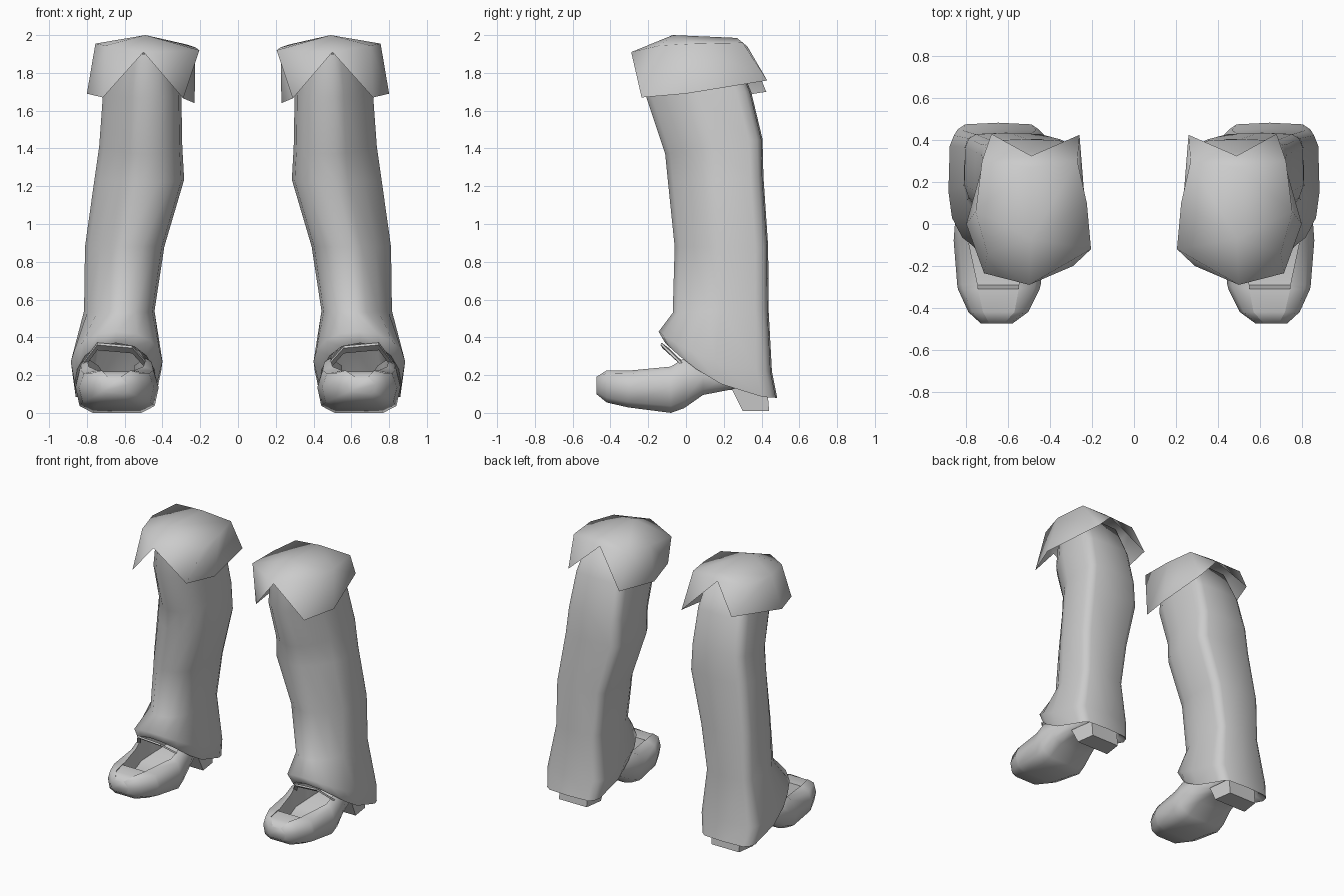
import bpy, bmesh, math

cube = bpy.data.objects.get("Cube")
if cube:
    bpy.data.objects.remove(cube, do_unlink=True)

gray = bpy.data.materials.new("plain gray")
gray.use_nodes = True
COL = (0.6, 0.6, 0.6, 1)
gray.diffuse_color = COL
gray.node_tree.nodes["Principled BSDF"].inputs["Base Color"].default_value = COL


def make(name, verts, faces, angle=50):
    """Build one left-hand part and mirror it to the right."""
    bm = bmesh.new()
    vs = [bm.verts.new(v) for v in verts]
    for f in faces:
        bm.faces.new([vs[i] for i in f])
    bmesh.ops.recalc_face_normals(bm, faces=bm.faces)
    me = bpy.data.meshes.new(name)
    bm.to_mesh(me)
    bm.free()
    me.materials.append(gray)
    ob = bpy.data.objects.new(name, me)
    bpy.context.collection.objects.link(ob)
    bpy.ops.object.select_all(action='DESELECT')
    ob.select_set(True)
    bpy.context.view_layer.objects.active = ob
    bpy.ops.object.shade_smooth_by_angle(angle=math.radians(angle))
    mod = ob.modifiers.new("mirror", 'MIRROR')
    mod.use_mirror_merge = False


def loft(rings):
    """Join equal closed rings into a tube with capped ends."""
    n = len(rings[0])
    verts = [p for r in rings for p in r]
    faces = [(k * n + i, k * n + (i + 1) % n, (k + 1) * n + (i + 1) % n, (k + 1) * n + i)
             for k in range(len(rings) - 1) for i in range(n)]
    faces += [tuple(range(n)), tuple(range(len(verts) - n, len(verts)))]
    return verts, faces


def power(c, e):
    return math.copysign(abs(c) ** (2 / e), c)


def ring(zf, zb, x0, x1, yf, yb, outer=1.4, curve=1, n=16):
    """Ring with a square back and round front; 'outer' sets the front outer corner.
    Its height runs from zf at the front to zb at the back."""
    pts = []
    for i in range(n):
        a = 2 * math.pi * i / n
        c, s = round(math.cos(a), 6), round(math.sin(a), 6)
        e = 6 if s > 0 else (outer if c > 0 else 2.4)
        x = (x0 + x1) / 2 + (x1 - x0) / 2 * power(c, e)
        t = (1 + power(s, e)) / 2
        pts.append((x, yf + t * (yb - yf), zb + (zf - zb) * (1 - t) ** curve))
    return pts


# Trouser legs, ending in a bulging hem that turns inward
make("trouser_legs", *loft([
    ring(1.90, 1.92, .33, .67, -.20, .25),
    ring(1.67, 1.70, .30, .715, -.21, .345),
    ring(1.37, 1.45, .295, .735, -.11, .405),
    ring(1.22, 1.25, .285, .76, -.095, .41),
    ring(.88, .88, .39, .81, -.06, .435),
    ring(.53, .55, .442, .815, -.07, .437, 1.5),
    ring(.43, .22, .40, .885, -.145, .455, 2.2, 2),
    ring(.37, .08, .43, .865, -.11, .483, 2.4, 2),
    ring(.38, .11, .47, .82, -.07, .45, 2.4, 2),
    ring(.50, .32, .49, .78, -.03, .40, 2.4)]), angle=70)

# Knee cuffs: shallow dome with flaps split at the front and back
top = [(.50, -.29, 1.91), (.70, -.14, 1.945), (.755, .06, 1.955), (.725, .30, 1.96),
       (.49, .325, 1.94), (.27, .30, 1.95), (.225, .10, 1.935), (.205, -.12, 1.92)]
low = [(.715, -.235, 1.67), (.80, .0, 1.69), (.68, .43, 1.76),
       (.26, .425, 1.70), (.23, .05, 1.64), (.29, -.20, 1.665)]
peak = [(.49, -.07, 2.0), (.49, .27, 1.985)]
make("knee_cuffs", top + low + peak, [
    (0, 8, 1), (1, 8, 9, 2), (2, 9, 10, 3), (3, 10, 4),
    (4, 11, 5), (5, 11, 12, 6), (6, 12, 13, 7), (7, 13, 0),
    (0, 1, 14), (1, 2, 14), (2, 3, 15, 14), (3, 4, 15),
    (4, 5, 15), (5, 6, 14, 15), (6, 7, 14), (7, 0, 14)], angle=110)


def shoe_section(y, x0, x1, zb, zt, o0, o1, zfloor):
    """Shoe slice with a channel from the rim down to the inner floor."""
    h, w = zt - zb, (x1 - x0) * 0.16
    half = [(0, zt - .08 * h, w * .4), (0, zb + .55 * h, 0), (0, zb + .15 * h, w * .3), (0, zb, w * 1.3)]
    left = [(o0, y, zfloor), (o0, y, zt)] + [(x0 + d, y, z) for _, z, d in half]
    right = [(o1, y, zfloor), (o1, y, zt)] + [(x1 - d, y, z) for _, z, d in half]
    return left + right[::-1]


# Shoes with an open instep
make("shoes", *loft([shoe_section(*s) for s in [
    (-.475, .58, .73, .10, .19, .62, .69, .185),
    (-.42, .505, .79, .055, .225, .57, .72, .22),
    (-.31, .45, .84, .03, .225, .55, .745, .22),
    (-.29, .445, .843, .027, .225, .55, .745, .11),
    (-.08, .42, .86, .0, .245, .50, .79, .10),
    (-.01, .43, .855, .025, .29, .49, .80, .12),
    (.09, .45, .83, .095, .27, .52, .77, .15),
    (.22, .50, .79, .12, .25, .55, .74, .18),
    (.39, .51, .77, .12, .22, .55, .72, .18)]]), angle=60)

# Instep straps: a thin band arched over each opening
arch = [(.47, -.01, .255), (.56, -.12, .355), (.745, -.13, .372), (.825, -.02, .265)]
make("instep_straps", *loft([[(x, y, z), (x, y + .04, z - .03),
                              (x, y + .035, z - .04), (x, y - .005, z - .012)]
                             for x, y, z in arch]), angle=30)

# Shoe heels
make("shoe_heels", *loft([
    [(.50, .30, .01), (.77, .30, .01), (.75, .44, .01), (.52, .44, .01)],
    [(.50, .24, .13), (.78, .24, .13), (.75, .43, .13), (.52, .43, .13)]]), angle=30)
